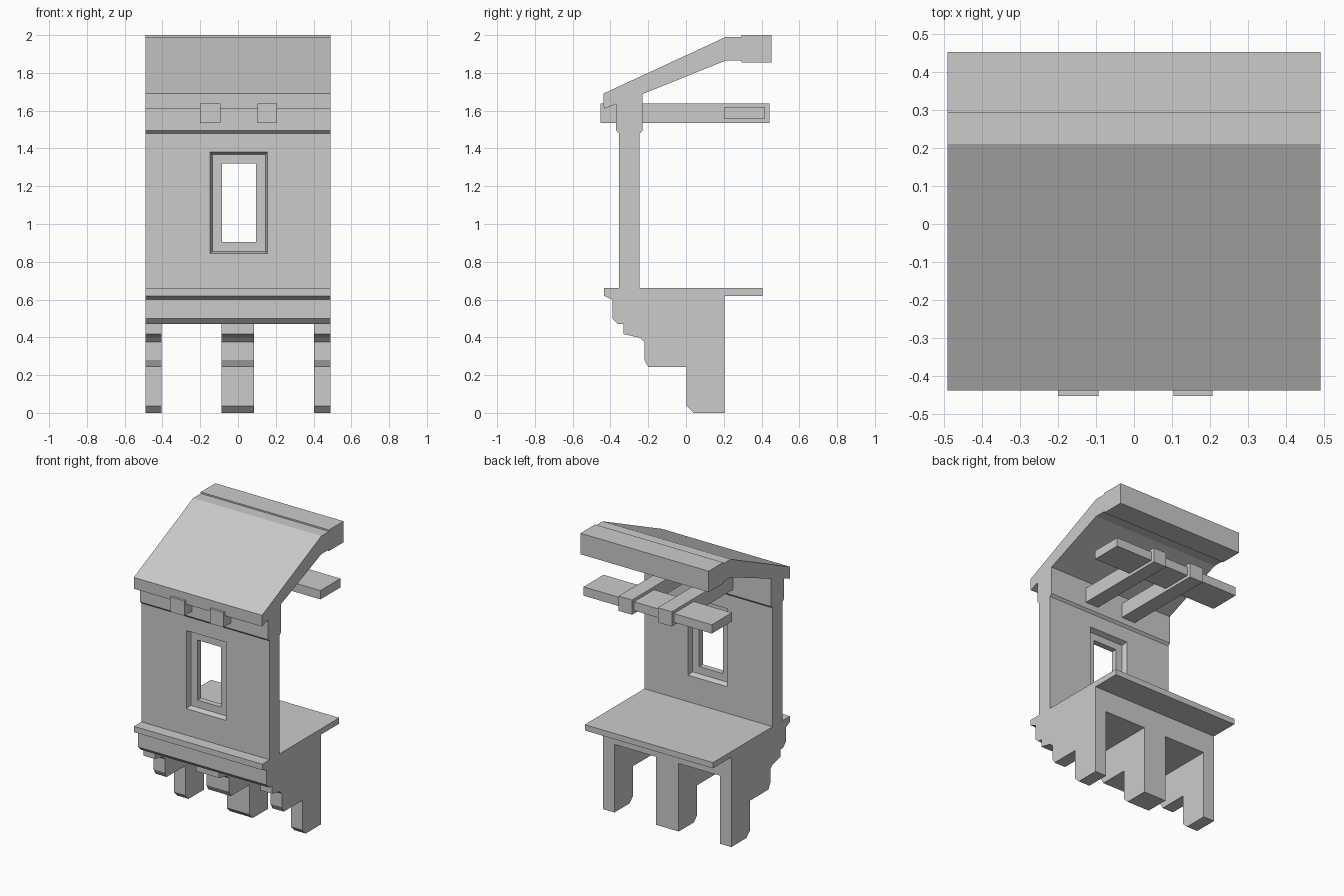
import bpy, bmesh

if "Cube" in bpy.data.objects:
    bpy.data.objects.remove(bpy.data.objects["Cube"])


def finish(name, bm):
    bmesh.ops.recalc_face_normals(bm, faces=bm.faces)
    mesh = bpy.data.meshes.new(name)
    bm.to_mesh(mesh)
    bm.free()
    obj = bpy.data.objects.new(name, mesh)
    bpy.context.collection.objects.link(obj)
    return obj


def extrude_profile(name, profile, x0, x1):
    """Extrude a (y, z) outline along x."""
    bm = bmesh.new()
    face = bm.faces.new([bm.verts.new((x0, y, z)) for y, z in profile])
    new = bmesh.ops.extrude_face_region(bm, geom=[face])["geom"]
    verts = [v for v in new if isinstance(v, bmesh.types.BMVert)]
    bmesh.ops.translate(bm, verts=verts, vec=(x1 - x0, 0, 0))
    return finish(name, bm)


def rect(y0, y1, z0, z1):
    return [(y0, z0), (y1, z0), (y1, z1), (y0, z1)]


# Floor slab and the stepped moulding below it
extrude_profile("floor_base", [
    (-.435, .66), (-.435, .62), (-.39, .60), (-.39, .50), (-.36, .47),
    (.205, .47), (.205, .62), (.405, .62), (.405, .66)], -.49, .49)

# Three stepped corbels
corbel = [(-.33, .47), (-.33, .417), (-.245, .398), (-.22, .375), (-.22, .28),
          (-.20, .243), (.003, .243), (.003, .037), (.04, 0), (.205, 0), (.205, .47)]
for side, x0, x1 in (("left", -.49, -.405), ("middle", -.088, .086), ("right", .403, .49)):
    extrude_profile("corbel_" + side, corbel, x0, x1)

# Wall with a window: rectangular rings bridged from front to back
outer = (-.49, .49, .66, 1.485)
lip = (-.147, .155, .843, 1.382)
recess = (-.136, .146, .855, 1.368)
hole = (-.086, .095, .905, 1.32)
rings = [(outer, -.354), (lip, -.354), (recess, -.32), (hole, -.32),
         (hole, -.28), (recess, -.28), (lip, -.245), (outer, -.245)]
bm = bmesh.new()
loops = [[bm.verts.new(p) for p in ((a, y, c), (b, y, c), (b, y, d), (a, y, d))]
         for (a, b, c, d), y in rings]
for i, ring in enumerate(loops):
    nxt = loops[(i + 1) % len(loops)]
    for j in range(4):
        k = (j + 1) % 4
        bm.faces.new((ring[j], ring[k], nxt[k], nxt[j]))
finish("window_wall", bm)

# Wall head, sloping roof and ridge
extrude_profile("roof", [
    (-.354, 1.48), (-.37, 1.495), (-.37, 1.635), (-.435, 1.61), (-.438, 1.69),
    (.21, 1.99), (.293, 1.99), (.293, 2.0), (.452, 2.0), (.452, 1.855),
    (.293, 1.855), (.293, 1.865), (.21, 1.865), (-.23, 1.688), (-.23, 1.495),
    (-.245, 1.48)], -.49, .49)

# Ceiling beams through the wall, and the plank crossing them
for side, x0, x1 in (("left", -.2, -.093), ("right", .104, .206)):
    extrude_profile("beam_" + side, rect(-.453, .441, 1.536, 1.638), x0, x1)
extrude_profile("cross_plank", rect(.20, .418, 1.556, 1.617), -.49, .49)
